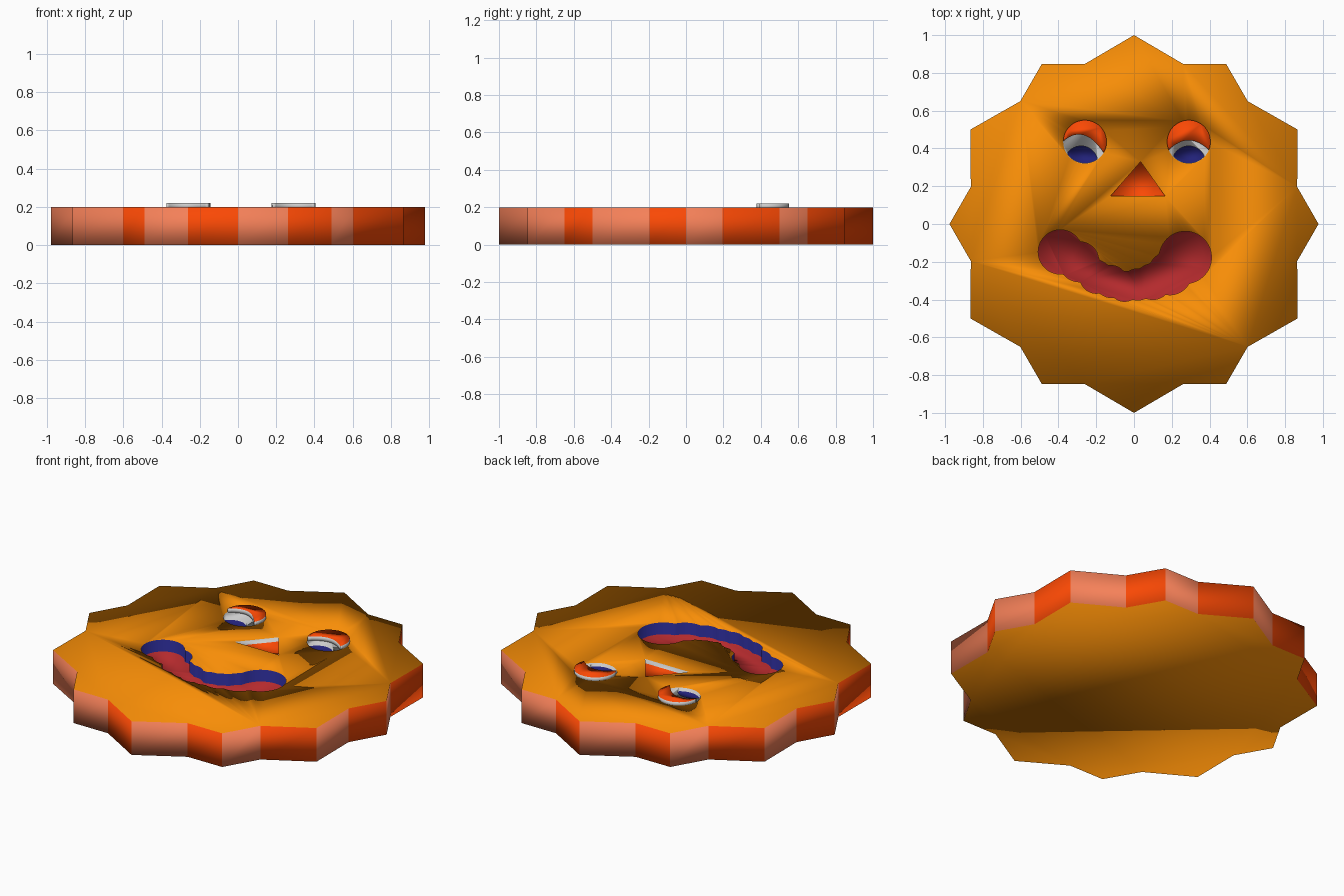
import bpy, bmesh
from math import sin, cos, pi, radians, sqrt

if "Cube" in bpy.data.objects:
    bpy.data.objects.remove(bpy.data.objects["Cube"])

TOP = 0.2


def mat(name, rgb):
    """Material from screen colour, converted to linear."""
    m = bpy.data.materials.new(name)
    m.diffuse_color = (*[c ** 2.2 for c in rgb], 1)
    m.use_nodes = True
    m.node_tree.nodes["Principled BSDF"].inputs["Base Color"].default_value = m.diffuse_color
    return m


ORANGE = mat("orange", (0.97, 0.55, 0.06))
RED = mat("red_orange", (0.98, 0.29, 0.05))
SALMON = mat("salmon", (0.96, 0.5, 0.35))
WHITE = mat("white", (0.9, 0.9, 0.9))
BLUE = mat("blue", (0.15, 0.15, 0.47))
CRIMSON = mat("crimson", (0.7, 0.18, 0.19))


def prism(name, pts, z0, z1, bottom, top, sides):
    """Extruded outline (counter-clockwise); side materials repeat in turn."""
    mats = list(dict.fromkeys([bottom, top] + sides))
    me = bpy.data.meshes.new(name)
    for m in mats:
        me.materials.append(m)
    bm = bmesh.new()
    lo = [bm.verts.new((x, y, z0)) for x, y in pts]
    hi = [bm.verts.new((x, y, z1)) for x, y in pts]
    bm.faces.new(lo[::-1]).material_index = mats.index(bottom)
    bm.faces.new(hi).material_index = mats.index(top)
    n = len(pts)
    for i in range(n):
        j = (i + 1) % n
        f = bm.faces.new((lo[i], lo[j], hi[j], hi[i]))
        f.material_index = mats.index(sides[i % len(sides)])
    for f in bm.faces:
        f.smooth = True
    bm.to_mesh(me)
    bm.free()
    ob = bpy.data.objects.new(name, me)
    bpy.context.collection.objects.link(ob)
    return ob


def carve(name, pts, depth, floor, wall):
    """Cut a coloured recess into the top of the disc."""
    cutter = prism(name, pts, TOP - depth, TOP + 0.1, floor, floor, [wall])
    mod = disc.modifiers.new(name, 'BOOLEAN')
    mod.operation = 'DIFFERENCE'
    mod.solver = 'EXACT'
    mod.material_mode = 'TRANSFER'
    mod.object = cutter
    bpy.context.view_layer.objects.active = disc
    bpy.ops.object.modifier_apply(modifier=mod.name)
    bpy.data.objects.remove(cutter)


def arc(cx, cy, r, a0, a1, n):
    return [(cx + r * cos(a0 + (a1 - a0) * i / n),
             cy + r * sin(a0 + (a1 - a0) * i / n)) for i in range(n + 1)]


def envelope(circles, x0, x1, n, union=True):
    """Outline of overlapping circles, scanned along x."""
    upper, lower = [], []
    for i in range(n):
        x = (x0 + x1) / 2 - (x1 - x0) / 2 * cos(pi * (i + 0.5) / n)
        spans = [(cy - sqrt(r * r - (x - cx) ** 2), cy + sqrt(r * r - (x - cx) ** 2))
                 for cx, cy, r in circles if abs(x - cx) < r]
        a, b = [s[0] for s in spans], [s[1] for s in spans]
        lo, hi = (min(a), max(b)) if union else (max(a), min(b))
        if hi - lo > 0.001:
            lower.append((x, lo))
            upper.append((x, hi))
    return lower + upper[::-1]


# twelve-pointed disc with alternating rim colours
outline = []
for k in range(6):
    for deg, r in ((0, 1.0), (17.2, 0.886), (30, 0.977), (42.8, 0.886)):
        a = -pi / 2 + radians(60 * k + deg)
        outline.append((r * cos(a), r * sin(a)))
disc = prism("sun_disc", outline, 0, TOP, ORANGE, ORANGE, [SALMON, RED])

# smiling mouth made of overlapping circles
mouth = [(-0.39, -0.148, 0.117), (-0.29, -0.2, 0.106), (-0.2, -0.28, 0.087),
         (-0.12, -0.305, 0.085), (-0.05, -0.33, 0.08), (0.02, -0.32, 0.083),
         (0.1, -0.305, 0.095), (0.19, -0.26, 0.115), (0.272, -0.177, 0.138)]
carve("mouth", envelope(mouth, -0.507, 0.41, 120), 0.07, CRIMSON, BLUE)

# triangular nose
carve("nose", [(-0.125, 0.147), (0.165, 0.147), (0.035, 0.33)], 0.025, RED, WHITE)

# eyes: white, sunken pupil, raised lid
R = 0.115
for side, cx, px, a0, a1, mid in (("left", -0.26, -0.28, -30, 178, (-0.265, 0.47)),
                                  ("right", 0.29, 0.29, -22, 202, (0.29, 0.443))):
    cy = 0.435
    carve(side + "_eye_white", arc(cx, cy, R, 0, 2 * pi, 48)[:-1], 0.005, WHITE, WHITE)
    pupil = envelope([(cx, cy, R - 0.003), (px, 0.325, 0.088)],
                     px - 0.088, px + 0.088, 32, union=False)
    carve(side + "_pupil", pupil, 0.02, BLUE, WHITE)
    lid = arc(cx, cy, R, radians(a0), radians(a1), 32)
    p, q = lid[-1], lid[0]
    c = [2 * m - (u + v) / 2 for m, u, v in zip(mid, p, q)]
    for i in range(1, 16):
        t = i / 16
        lid.append(tuple((1 - t) ** 2 * p[k] + 2 * t * (1 - t) * c[k] + t * t * q[k]
                         for k in (0, 1)))
    prism(side + "_eyelid", lid, TOP - 0.01, TOP + 0.02, WHITE, RED, [WHITE])
